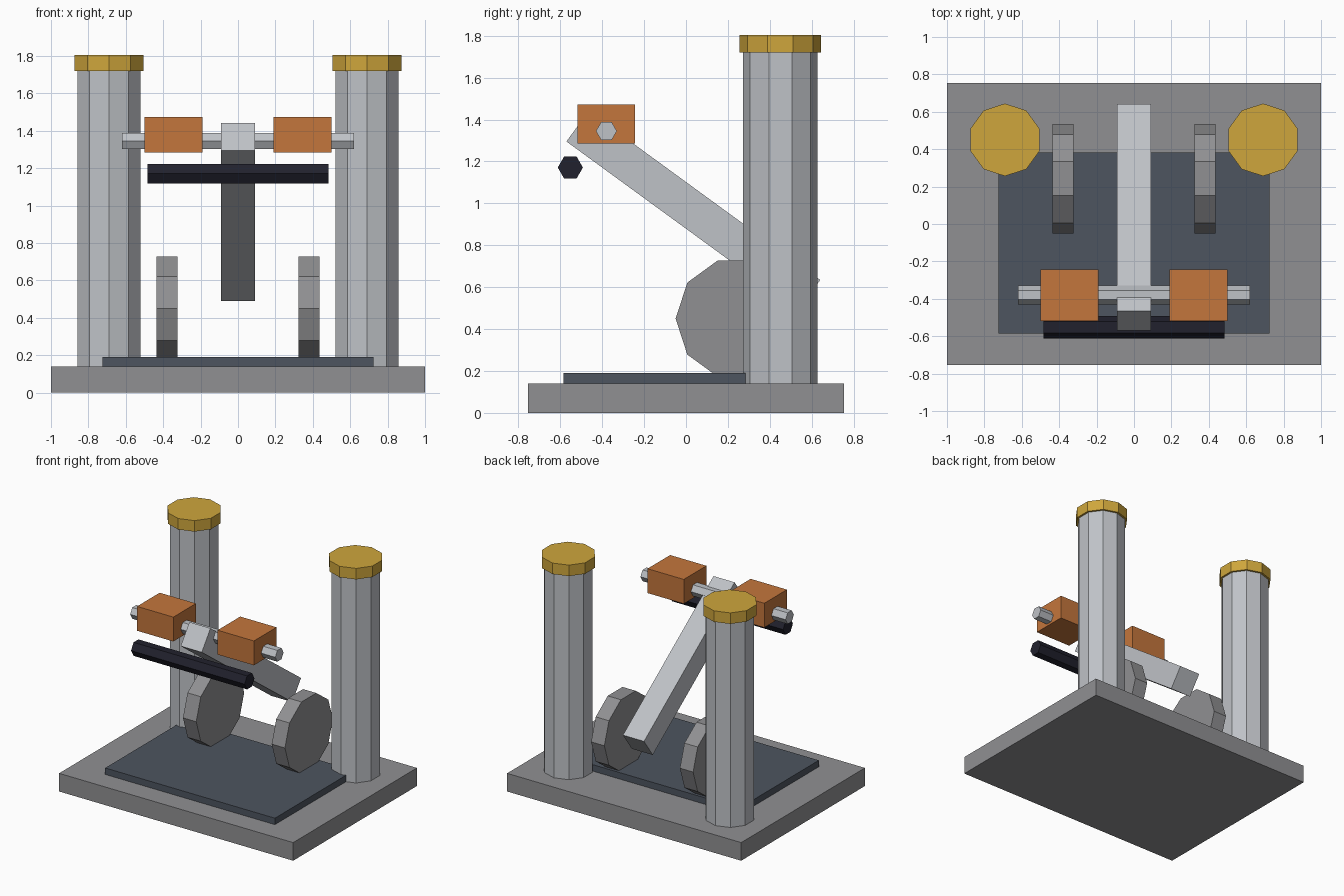
import bpy
from math import radians

cube = bpy.data.objects.get("Cube")
if cube:
    bpy.data.objects.remove(cube, do_unlink=True)


def material(name, r, g, b):
    mat = bpy.data.materials.new(name)
    mat.use_nodes = True
    mat.diffuse_color = (r, g, b, 1)
    bsdf = next(n for n in mat.node_tree.nodes if n.type == "BSDF_PRINCIPLED")
    bsdf.inputs["Base Color"].default_value = (r, g, b, 1)
    return mat


steel = material("light steel", 0.52, 0.54, 0.57)
iron = material("grey iron", 0.28, 0.28, 0.29)
rubber = material("dark slate", 0.075, 0.09, 0.115)
brass = material("brass", 0.62, 0.38, 0.045)
copper = material("copper orange", 0.55, 0.18, 0.045)
black = material("black grip", 0.015, 0.015, 0.026)


def finish(name, mat):
    obj = bpy.context.object
    obj.name = name
    obj.data.name = name
    obj.data.materials.append(mat)
    return obj


def box(name, mat, center, size, tilt=0):
    bpy.ops.mesh.primitive_cube_add(size=1, location=center)
    obj = finish(name, mat)
    obj.scale = size
    obj.rotation_euler.x = radians(tilt)
    return obj


def prism(name, mat, center, radius, depth, sides, sideways=False):
    turn = (0, radians(90), 0) if sideways else (0, 0, 0)
    bpy.ops.mesh.primitive_cylinder_add(vertices=sides, radius=radius, depth=depth,
                                        location=center, rotation=turn)
    return finish(name, mat)


# Base slab with the raised mat
box("base", iron, (0, 0, 0.07), (2, 1.51, 0.14))
box("mat", rubber, (0, -0.102, 0.165), (1.45, 0.966, 0.05))

# Sloping arm, cross bar and grip
box("arm", steel, (0, 0.035, 0.965), (0.18, 1.368, 0.18), -36.1)
prism("cross_bar", steel, (0, -0.38, 1.345), 0.05, 1.24, 6, True)
prism("grip_bar", black, (0, -0.552, 1.171), 0.06, 0.97, 6, True)

# Mirrored pairs: columns, caps, blocks and discs
for side, s in (("left", 1), ("right", -1)):
    prism(f"{side}_column", steel, (s * 0.69, 0.45, 0.93), 0.178, 1.58, 10)
    prism(f"{side}_cap", brass, (s * 0.69, 0.45, 1.762), 0.194, 0.085, 10)
    box(f"{side}_block", copper, (s * 0.344, -0.381, 1.379), (0.31, 0.276, 0.188))
    prism(f"{side}_disc", iron, (s * 0.379, 0.243, 0.45), 0.2925, 0.113, 10, True)
